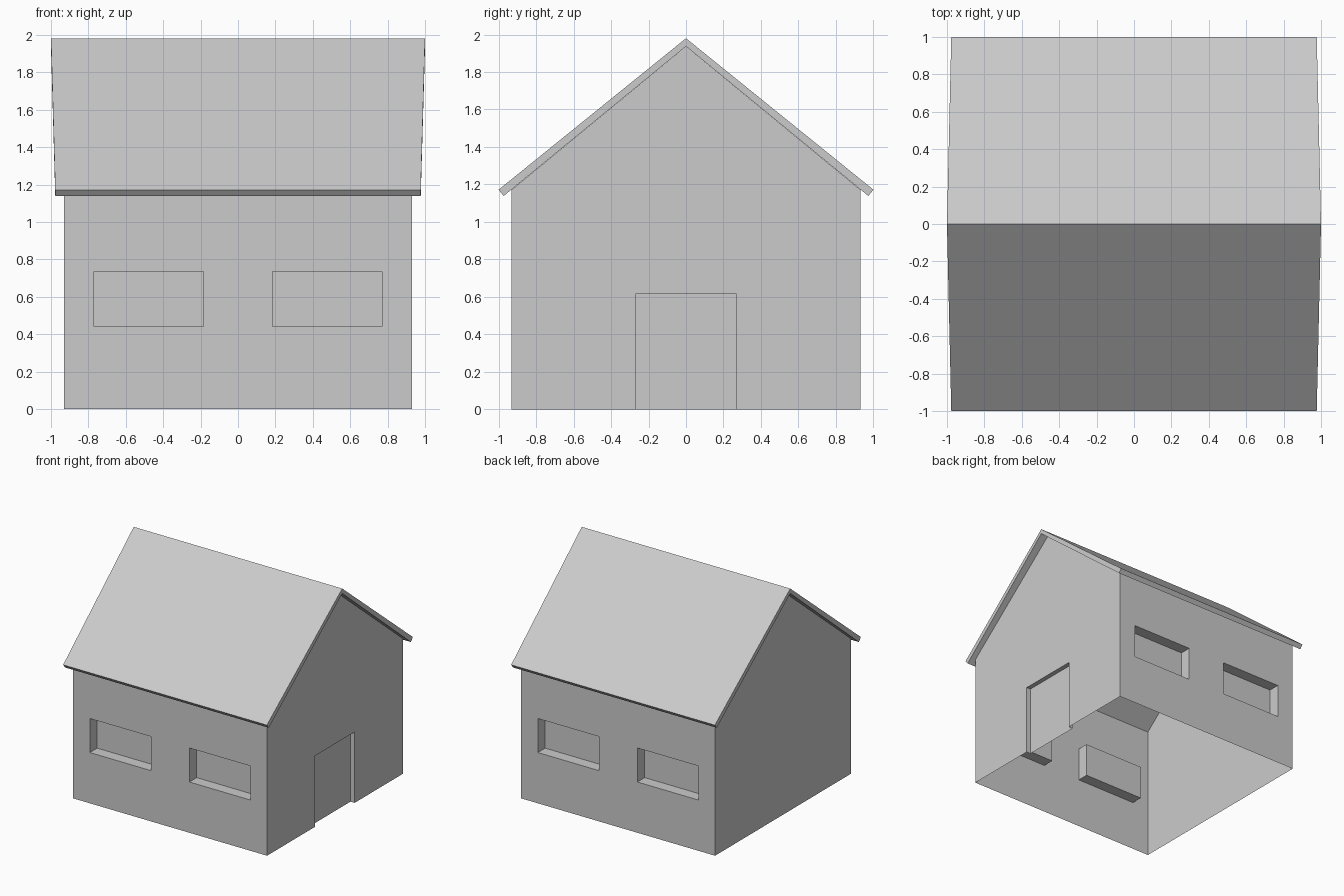
import bpy, bmesh
from mathutils import Vector

if "Cube" in bpy.data.objects:
    bpy.data.objects.remove(bpy.data.objects["Cube"])

W = 0.93            # wall half width
EAVE, PEAK = 1.172, 1.937


def add_object(name, bm):
    mesh = bpy.data.meshes.new(name)
    bm.to_mesh(mesh)
    bm.free()
    obj = bpy.data.objects.new(name, mesh)
    bpy.context.collection.objects.link(obj)
    return obj


def wall_faces(bm, normal):
    n = Vector(normal)
    return [f for f in bm.faces
            if f.normal.dot(n) > 0.99 and abs(f.calc_center_median().dot(n) - W) < 0.001]


def cut_wall(bm, normal, axis, value):
    """Slice one flat wall along a plane perpendicular to axis."""
    no = Vector([float(i == axis) for i in range(3)])
    faces = wall_faces(bm, normal)
    geom = set(faces)
    for f in faces:
        geom.update(f.verts, f.edges)
    bmesh.ops.bisect_plane(bm, geom=list(geom), plane_co=no * value, plane_no=no, dist=1e-5)
    bm.normal_update()


def recess(bm, normal, axis, spans, z0, z1, depth):
    """Push rectangular openings of a wall inwards."""
    for value in {v for s in spans for v in s}:
        cut_wall(bm, normal, axis, value)
    for z in (z0, z1):
        if z > 0:
            cut_wall(bm, normal, 2, z)
    picked = []
    for f in wall_faces(bm, normal):
        c = f.calc_center_bounds()
        if z0 < c.z < z1 and any(a < c[axis] < b for a, b in spans):
            picked.append(f)
    bmesh.ops.inset_individual(bm, faces=picked, thickness=0.0, depth=-depth)
    bm.normal_update()


# Walls: gabled prism, open below and under the roof
bm = bmesh.new()
profile = [(-W, 0), (W, 0), (W, EAVE), (0, PEAK), (-W, EAVE)]
face = bm.faces.new([bm.verts.new((-W, y, z)) for y, z in profile])
ext = bmesh.ops.extrude_face_region(bm, geom=[face])
bmesh.ops.translate(bm, vec=(2 * W, 0, 0),
                    verts=[v for v in ext["geom"] if isinstance(v, bmesh.types.BMVert)])
bmesh.ops.recalc_face_normals(bm, faces=bm.faces[:])
bm.normal_update()
bmesh.ops.delete(bm, geom=[f for f in bm.faces if abs(f.normal.z) > 0.1], context="FACES")

# Windows on front and back, door on the right
windows = [(-0.77, -0.185), (0.185, 0.77)]
for side in (-1, 1):
    recess(bm, (0, side, 0), 0, windows, 0.44, 0.735, 0.1)
recess(bm, (1, 0, 0), 1, [(-0.27, 0.27)], 0.0, 0.615, 0.04)
# Leave the doorway open at the ground
bmesh.ops.delete(bm, geom=[f for f in bm.faces if all(v.co.z < 0.001 for v in f.verts)],
                 context="FACES")
add_object("walls", bm)

# Roof: two slopes, slightly longer at the ridge, thickened downwards
bm = bmesh.new()
rows = [[bm.verts.new((s * x, y, z)) for s in (-1, 1)]
        for x, y, z in [(0.977, -1, 1.172), (1, 0, 1.98), (0.977, 1, 1.172)]]
for a, b in zip(rows, rows[1:]):
    bm.faces.new((a[0], a[1], b[1], b[0]))
roof = add_object("roof", bm)
mod = roof.modifiers.new("thickness", "SOLIDIFY")
mod.thickness = 0.043
mod.offset = -1
mod.use_even_offset = False
